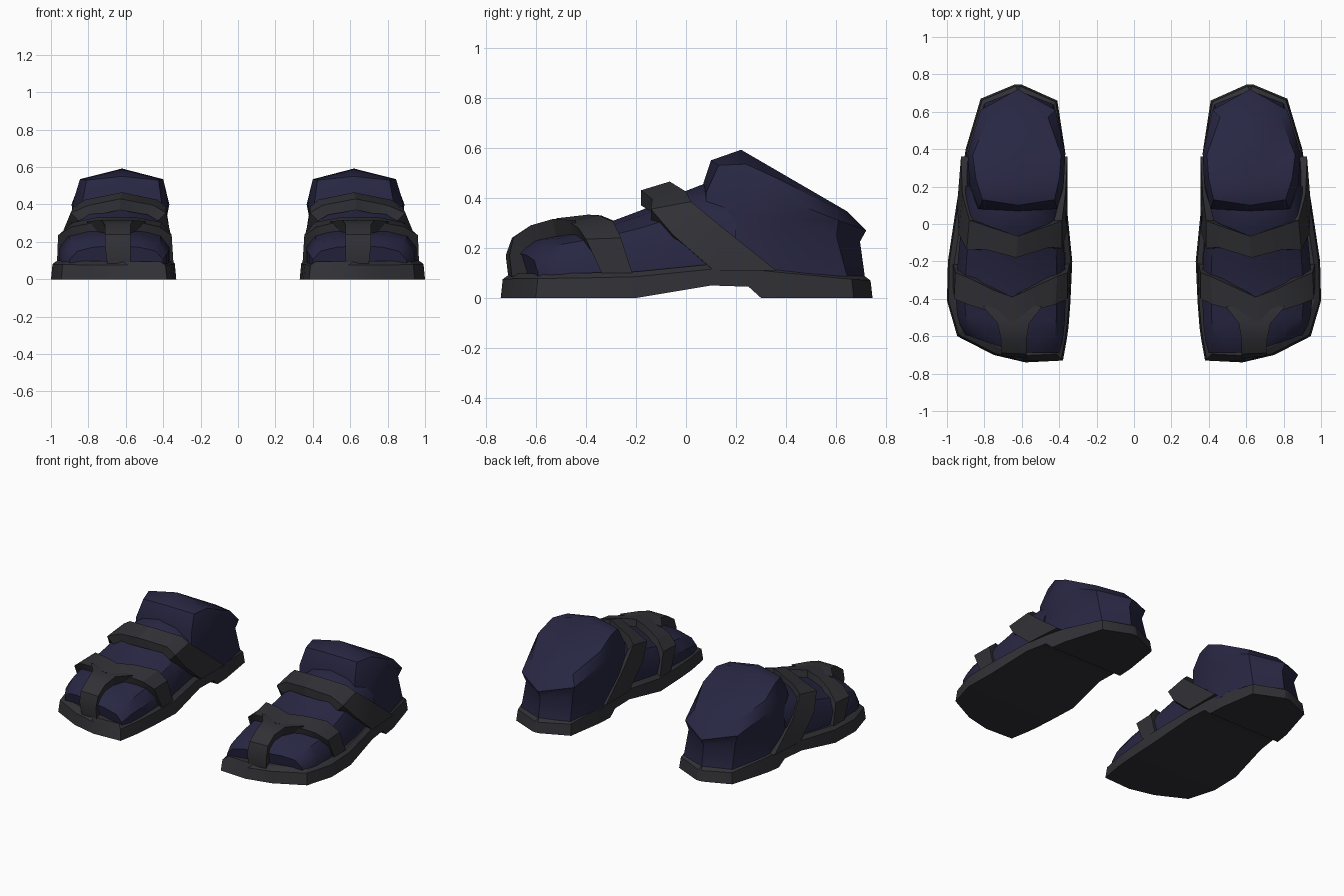
import bpy, bmesh
from mathutils import Vector


def material(name, col):
    m = bpy.data.materials.new(name)
    m.diffuse_color = (*col, 1)
    return m


NAVY = material("navy cloth", (0.021, 0.020, 0.056))
GREY = material("charcoal leather", (0.031, 0.031, 0.037))


def loft(name, rings, mat, angle=0.6, peak=None):
    """Skin closed rings of equal length, cap the ends, mirror to the other foot."""
    bm = bmesh.new()
    vs = [[bm.verts.new(p) for p in r] for r in rings]
    n = len(vs[0])
    for r, s in zip(vs, vs[1:]):
        for i in range(n):
            j = (i + 1) % n
            bm.faces.new((r[i], r[j], s[j], s[i]))
    bm.faces.new(vs[0][::-1])
    if peak:
        top = bm.verts.new(peak)
        for i in range(n):
            bm.faces.new((vs[-1][i], vs[-1][(i + 1) % n], top))
    else:
        bm.faces.new(vs[-1])
    bmesh.ops.recalc_face_normals(bm, faces=bm.faces)
    me = bpy.data.meshes.new(name)
    bm.to_mesh(me)
    bm.free()
    me.materials.append(mat)
    ob = bpy.data.objects.new(name, me)
    bpy.context.collection.objects.link(ob)
    bpy.ops.object.select_all(action='DESELECT')
    ob.select_set(True)
    bpy.context.view_layer.objects.active = ob
    bpy.ops.object.shade_smooth_by_angle(angle=angle)
    mir = ob.modifiers.new("other_foot", 'MIRROR')
    mir.use_mirror_merge = False
    return ob


def strap(name, stations, thick):
    """Band given by its two outer edges, thickened toward the foot."""
    rings = []
    for a, b in stations:
        a, b = Vector(a), Vector(b)
        ins = []
        for p in (a, b):
            c = Vector((0.64, max(-0.5, min(0.5, p.y)), 0.1))
            ins.append(p + (c - p).normalized() * thick)
        rings.append([a, b, ins[1], ins[0]])
    loft(name, rings, GREY, 0.5)


# Sole: left edge y, x; right edge y, x; underside z; rim z
sole = []
for yl, xl, yr, xr, zb, zt in [
        (-.73, .38, -.74, .58, 0, .075), (-.62, .36, -.70, .75, 0, .077),
        (-.55, .35, -.60, .945, 0, .078), (-.42, .34, -.41, 1.0, 0, .08),
        (-.20, .33, -.20, .995, 0, .085), (.10, .36, .10, .95, .05, .115),
        (.25, .362, .25, .925, .045, .115), (.30, .365, .30, .915, 0, .11),
        (.40, .37, .40, .90, 0, .10), (.66, .41, .67, .82, 0, .075),
        (.745, .60, .745, .64, 0, .07)]:
    def inset(x, y, d):
        x2 = x + max(-d, min(d, 0.62 - x))
        return x2, y - (d if y > .5 else -d if y < -.5 else 0)
    sole.append([(xl, yl, zb), (xr, yr, zb),
                 (*inset(xr, yr, .008), zt), (*inset(xr, yr, .035), zt + .02),
                 (*inset(xl, yl, .035), zt + .02), (*inset(xl, yl, .008), zt)])
loft("sole", sole, GREY, 0.4)

# Forefoot: y, inner x, outer x, shoulder z, crown z, skew of the toe line
foot = []
for y, xl, xr, zs, zt, k in [
        (-.69, .40, .90, .15, .18, .35), (-.62, .38, .93, .195, .23, .25),
        (-.52, .37, .945, .215, .25, .1), (-.38, .365, .955, .235, .285, 0),
        (-.30, .365, .95, .25, .305, 0), (-.18, .37, .94, .28, .35, 0),
        (-.02, .385, .925, .33, .42, 0), (.07, .39, .91, .36, .455, 0),
        (.20, .40, .90, .36, .45, 0)]:
    w = xr - xl
    pts = [(0, .07), (0, zs * .7), (.08, zs), (.25, zs * .3 + zt * .7), (.5, zt),
           (.75, zs * .3 + zt * .7), (.92, zs), (1, zs * .7), (1, .07)]
    foot.append([(xl + w * t, y + k * max(0, xl + w * t - .62), z) for t, z in pts])
loft("forefoot", foot, NAVY)

# Heel and ankle: rings from the sole, under the lip, around the lip, to the cut edge
ankle = [
    [(.63, .05, .08), (.85, .06, .08), (.91, .20, .08), (.885, .40, .08), (.80, .645, .08),
     (.62, .715, .08), (.43, .64, .08), (.375, .40, .08), (.37, .20, .08), (.40, .06, .08)],
    [(.62, .07, .30), (.84, .08, .30), (.88, .20, .33), (.865, .39, .31), (.795, .60, .25),
     (.62, .695, .225), (.44, .60, .25), (.385, .39, .31), (.38, .20, .33), (.41, .08, .30)],
    [(.62, .07, .46), (.83, .08, .42), (.88, .22, .42), (.89, .38, .40), (.82, .61, .31),
     (.62, .72, .27), (.42, .61, .31), (.367, .38, .40), (.375, .22, .42), (.41, .08, .42)],
    [(.62, .10, .55), (.81, .13, .53), (.845, .24, .535), (.862, .37, .475), (.78, .57, .375),
     (.62, .645, .345), (.46, .57, .375), (.39, .37, .475), (.40, .24, .535), (.425, .13, .53)]]
loft("ankle", ankle, NAVY, peak=(.62, .22, .592))

# Instep strap
strap("instep_strap", [
    ((.945, .11, .11), (.925, .36, .11)), ((.938, -.05, .25), (.918, .16, .27)),
    ((.895, -.14, .355), (.88, .02, .385)), ((.80, -.135, .395), (.82, .0, .425)),
    ((.63, -.18, .43), (.62, -.065, .465)), ((.45, -.125, .395), (.43, .0, .425)),
    ((.385, -.13, .355), (.385, .02, .385)), ((.362, -.05, .25), (.367, .16, .27)),
    ((.355, .11, .11), (.355, .36, .11))], .06)

# Toe strap across the foot
strap("toe_strap", [
    ((.968, -.33, .085), (.968, -.21, .085)), ((.962, -.40, .235), (.955, -.26, .24)),
    ((.89, -.43, .28), (.88, -.29, .305)), ((.76, -.47, .305), (.76, -.35, .33)),
    ((.65, -.52, .318), (.65, -.39, .333)), ((.53, -.46, .305), (.54, -.34, .33)),
    ((.42, -.43, .28), (.41, -.28, .305)), ((.355, -.40, .235), (.355, -.26, .24)),
    ((.345, -.33, .085), (.345, -.21, .085))], .07)

# Stem from the toe strap down to the tip
strap("toe_stem", [
    ((.49, -.44, .31), (.81, -.44, .31)), ((.56, -.53, .316), (.73, -.53, .316)),
    ((.575, -.62, .29), (.71, -.62, .29)), ((.575, -.695, .24), (.71, -.69, .24)),
    ((.575, -.72, .17), (.71, -.705, .17)), ((.575, -.71, .085), (.70, -.695, .085))], .09)
